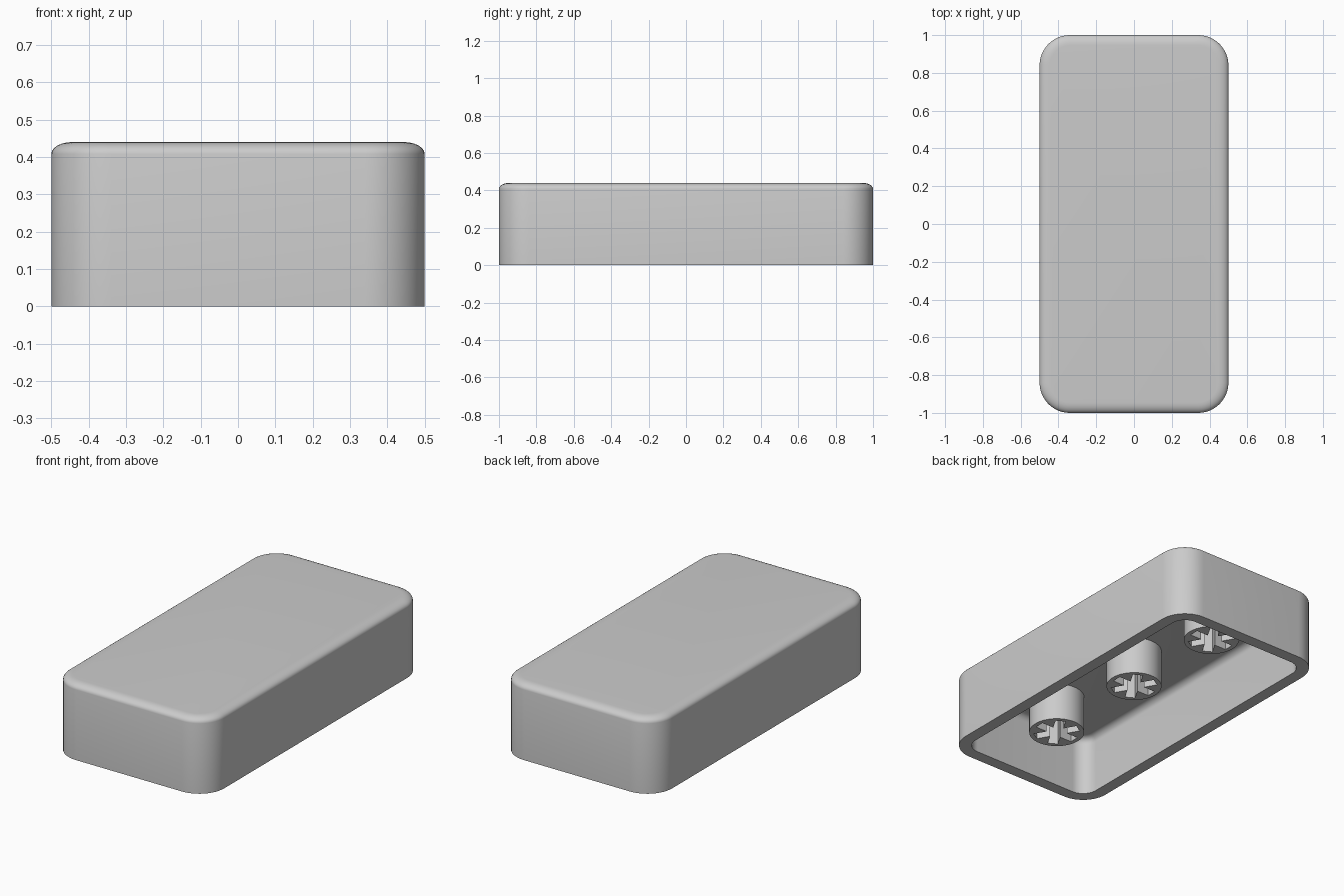
import bpy, bmesh, math
from mathutils import Vector

if "Cube" in bpy.data.objects:
    bpy.data.objects.remove(bpy.data.objects["Cube"])

GREY = (0.6, 0.6, 0.6, 1)
mat = bpy.data.materials.new("grey plastic")
mat.use_nodes = True
mat.diffuse_color = GREY
mat.node_tree.nodes["Principled BSDF"].inputs["Base Color"].default_value = GREY


def finish(bm, name):
    bmesh.ops.recalc_face_normals(bm, faces=bm.faces)
    mesh = bpy.data.meshes.new(name)
    bm.to_mesh(mesh)
    bm.free()
    mesh.materials.append(mat)
    ob = bpy.data.objects.new(name, mesh)
    bpy.context.collection.objects.link(ob)
    bpy.ops.object.select_all(action='DESELECT')
    ob.select_set(True)
    bpy.context.view_layer.objects.active = ob
    bpy.ops.object.shade_smooth_by_angle(angle=math.radians(35))
    return ob


def rounded_loop(bm, inset, z, radius, steps=12):
    """Rounded rectangle of vertices, shrunk by inset."""
    hx, hy, verts = 0.5 - inset - radius, 1 - inset - radius, []
    for q, (sx, sy) in enumerate(((1, 1), (-1, 1), (-1, -1), (1, -1))):
        for i in range(steps + 1):
            a = (q + i / steps) * math.pi / 2
            verts.append(bm.verts.new((sx * hx + radius * math.cos(a),
                                       sy * hy + radius * math.sin(a), z)))
    return verts


def bridge(bm, a, b):
    n = len(a)
    for i in range(n):
        bm.faces.new((a[i], a[(i + 1) % n], b[(i + 1) % n], b[i]))


# Hollow shell: inner ceiling, inner wall, rim, outer wall, rounded top edge
HEIGHT, CEILING, CORNER, WALL = 0.44, 0.35, 0.16, 0.07
arc = [i / 6 * math.pi / 2 for i in range(7)]
profile = [(WALL + 0.04 * (1 - math.cos(a)), CEILING - 0.04 * (1 - math.sin(a)))
           for a in reversed(arc)]
profile += [(WALL, 0), (0, 0)]
profile += [(0.055 * (1 - math.cos(a)), HEIGHT - 0.032 * (1 - math.sin(a))) for a in arc]
bm = bmesh.new()
loops = [rounded_loop(bm, d, z, CORNER - d) for d, z in profile]
for a, b in zip(loops, loops[1:]):
    bridge(bm, a, b)
bm.faces.new(loops[0])
bm.faces.new(loops[-1])
finish(bm, "cap_shell")


# Round stems with a star-shaped socket open at the bottom
STEM_BOTTOM, STEM_R, ARMS, ARM_LEN, ARM_HALF = 0.13, 0.151, 6, 0.125, 0.028


def socket_points():
    pts = []
    for k in range(ARMS):
        a = k * 2 * math.pi / ARMS
        along, across = Vector((math.cos(a), math.sin(a))), Vector((-math.sin(a), math.cos(a)))
        pts += [along * ARM_LEN - across * ARM_HALF, along * ARM_LEN + across * ARM_HALF]
        mid = a + math.pi / ARMS
        pts.append(Vector((math.cos(mid), math.sin(mid))) * ARM_HALF / math.sin(math.pi / ARMS))
    return pts


def stem(name, y):
    bm = bmesh.new()
    circle = [Vector((math.cos(t), math.sin(t))) * STEM_R
              for t in (i * math.pi / 24 for i in range(48))]
    edges = []
    for pts in (circle, socket_points()):
        low, high = [[bm.verts.new((p.x, p.y + y, z)) for p in pts]
                     for z in (STEM_BOTTOM, CEILING)]
        bridge(bm, low, high)
        edges += [bm.edges.get((low[i - 1], low[i])) for i in range(len(low))]
    bmesh.ops.triangle_fill(bm, edges=edges, use_beauty=True)
    finish(bm, name)


for name, y in (("front_stem", -0.66), ("middle_stem", 0), ("back_stem", 0.66)):
    stem(name, y)
